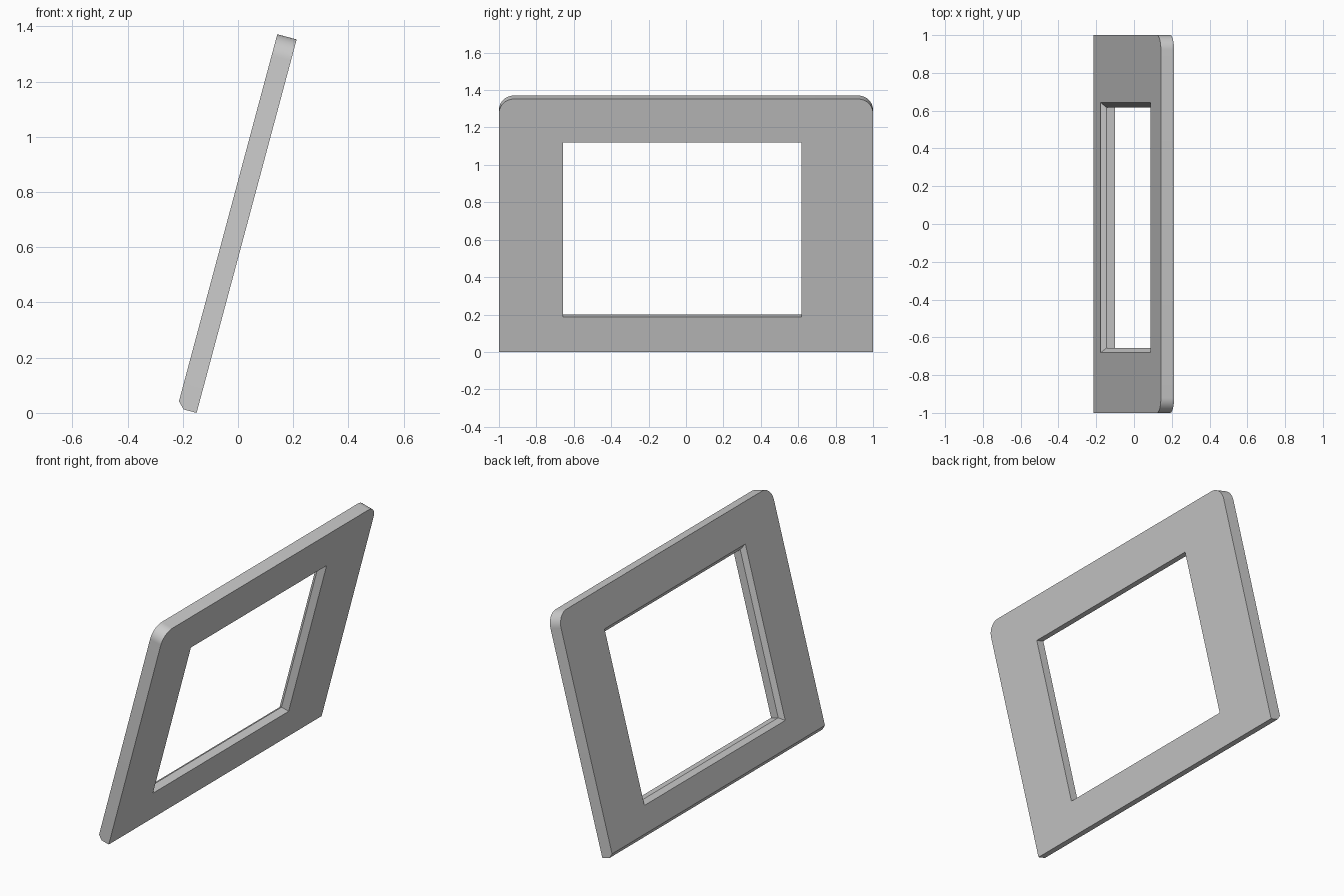
import bpy, bmesh, math
from mathutils import Matrix

if "Cube" in bpy.data.objects:
    bpy.data.objects.remove(bpy.data.objects["Cube"])

THICK, HEIGHT, RADIUS, BEVEL = 0.0725, 1.40, 0.08, 0.024
TILT = math.radians(15)

grey = bpy.data.materials.new("plain_grey")
grey.use_nodes = True
grey.diffuse_color = (0.6, 0.6, 0.6, 1)
grey.node_tree.nodes["Principled BSDF"].inputs["Base Color"].default_value = (0.6, 0.6, 0.6, 1)


def loft(name, rings):
    """Closed solid from matching (y, height) outlines at given depths."""
    bm = bmesh.new()
    loops = [[bm.verts.new((-depth, y, h)) for y, h in outline] for depth, outline in rings]
    bm.faces.new(loops[0])
    bm.faces.new(loops[-1])
    for a, b in zip(loops, loops[1:]):
        for i in range(len(a)):
            j = (i + 1) % len(a)
            bm.faces.new((a[i], a[j], b[j], b[i]))
    bmesh.ops.recalc_face_normals(bm, faces=bm.faces)
    mesh = bpy.data.meshes.new(name)
    bm.to_mesh(mesh)
    bm.free()
    mesh.materials.append(grey)
    obj = bpy.data.objects.new(name, mesh)
    bpy.context.collection.objects.link(obj)
    return obj


def panel_outline(bottom):
    """Square lower corners, rounded upper corners."""
    points = [(-1, bottom), (1, bottom)]
    for side, start in ((1, 0), (-1, 90)):
        for i in range(13):
            a = math.radians(start + i * 7.5)
            points.append((side * (1 - RADIUS) + RADIUS * math.cos(a),
                           HEIGHT - RADIUS + RADIUS * math.sin(a)))
    return points


def window_outline(grow):
    y0, y1, h0, h1 = -0.657 - grow, 0.618 + grow, 0.194 - grow, 1.16 + grow
    return [(y0, h0), (y1, h0), (y1, h1), (y0, h1)]


# Panel with a bevelled lower back edge
panel = loft("frame_panel", [(0, panel_outline(0)),
                             (THICK - BEVEL, panel_outline(0)),
                             (THICK, panel_outline(BEVEL))])

# Window opening, flared towards the upper face
cutter = loft("window_cutter", [(-0.05, window_outline(0)),
                                (THICK - BEVEL, window_outline(0)),
                                (THICK + BEVEL, window_outline(2 * BEVEL))])
cutter.hide_render = True

cut = panel.modifiers.new("window", "BOOLEAN")
cut.operation, cut.solver, cut.object = "DIFFERENCE", "EXACT", cutter
bpy.ops.object.select_all(action="DESELECT")
bpy.context.view_layer.objects.active = panel
panel.select_set(True)
bpy.ops.object.modifier_apply(modifier=cut.name)
bpy.data.objects.remove(cutter)

# Lean the finished panel over
panel.data.transform(Matrix.Translation((-0.15, 0, 0)) @ Matrix.Rotation(TILT, 4, "Y"))
bpy.ops.object.shade_smooth_by_angle(angle=math.radians(30))
